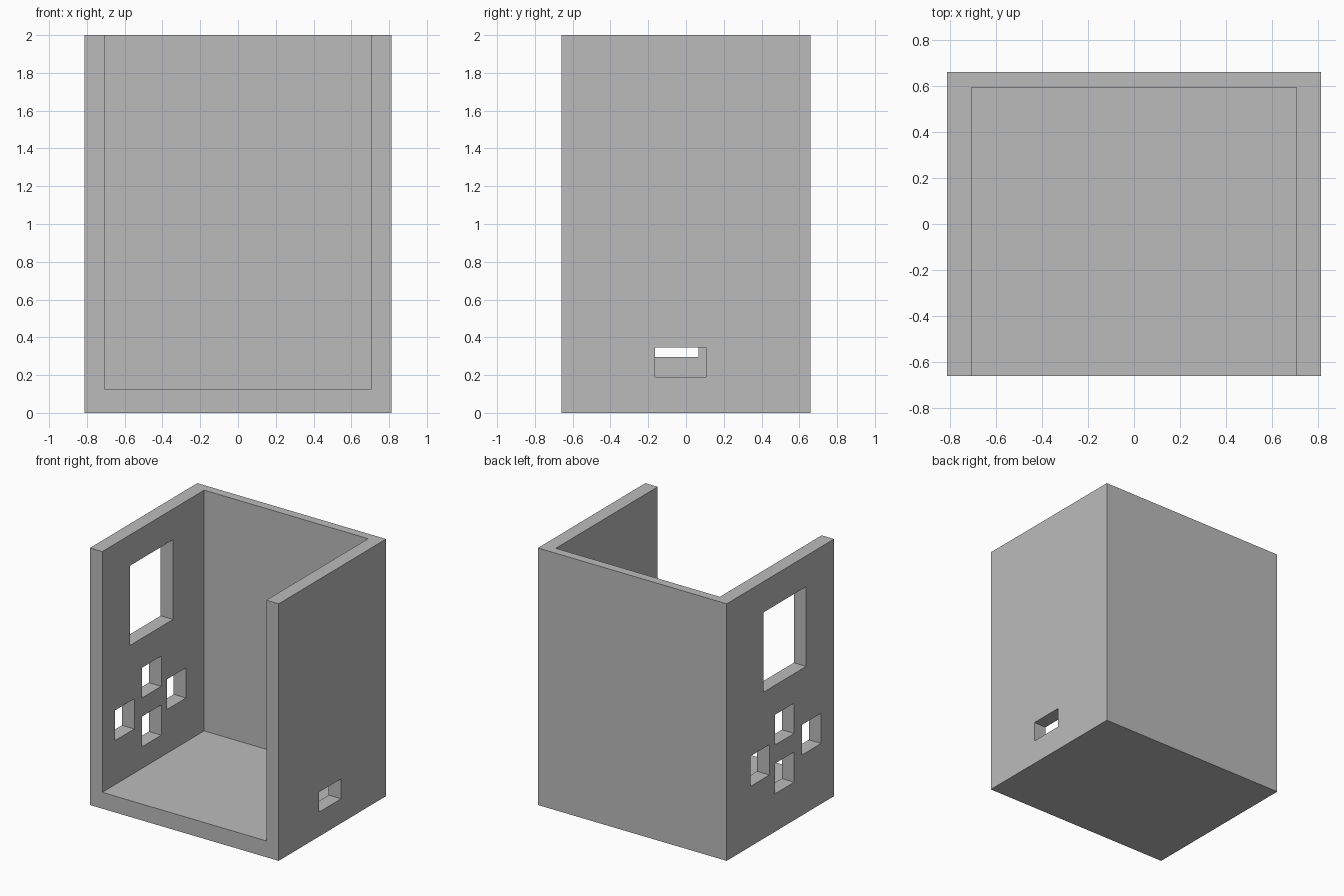
import bpy

cube = bpy.data.objects.get("Cube")
if cube:
    bpy.data.objects.remove(cube, do_unlink=True)

grey = bpy.data.materials.new("plain grey")
grey.use_nodes = True
colour = (0.5, 0.5, 0.5, 1)
grey.diffuse_color = colour
grey.node_tree.nodes["Principled BSDF"].inputs["Base Color"].default_value = colour


def box(name, low, high):
    """Axis-aligned box between two corners."""
    centre = [(a + b) / 2 for a, b in zip(low, high)]
    bpy.ops.mesh.primitive_cube_add(size=1, location=centre)
    obj = bpy.context.object
    obj.name = name
    obj.scale = [b - a for a, b in zip(low, high)]
    bpy.ops.object.transform_apply(location=True, rotation=False, scale=True)
    obj.data.materials.append(grey)
    return obj


def cut(target, name, low, high):
    """Subtract a box from the target and discard the cutter."""
    cutter = box(name, low, high)
    cutter.hide_render = True
    mod = target.modifiers.new(name, "BOOLEAN")
    mod.operation = "DIFFERENCE"
    mod.solver = "EXACT"
    mod.object = cutter
    bpy.context.view_layer.objects.active = target
    bpy.ops.object.modifier_apply(modifier=mod.name)
    bpy.data.objects.remove(cutter, do_unlink=True)


W, D, H = 0.8125, 0.66, 2.0       # half width, half depth, height
INNER, BACK, FLOOR = 0.706, 0.592, 0.127

# Case body, open at the front and the top
case = box("case_shell", (-W, -D, 0), (W, D, H))
cut(case, "cavity", (-INNER, -D - 0.2, FLOOR), (INNER, BACK, H + 0.2))

# Screen window in the right wall
cut(case, "screen_window", (-1, -0.317, 1.14), (-0.5, 0.21, 1.76))

# Four button holes in a cross layout below the screen
size = 0.235
for name, y, z in (("top", -0.17, 0.675), ("bottom", -0.17, 0.295),
                   ("front", -0.502, 0.47), ("rear", 0.135, 0.468)):
    cut(case, name + "_button_hole", (-1, y, z), (-0.5, y + size, z + size))

# Cable port low in the left wall
cut(case, "cable_port", (0.5, -0.165, 0.19), (1, 0.107, 0.345))
